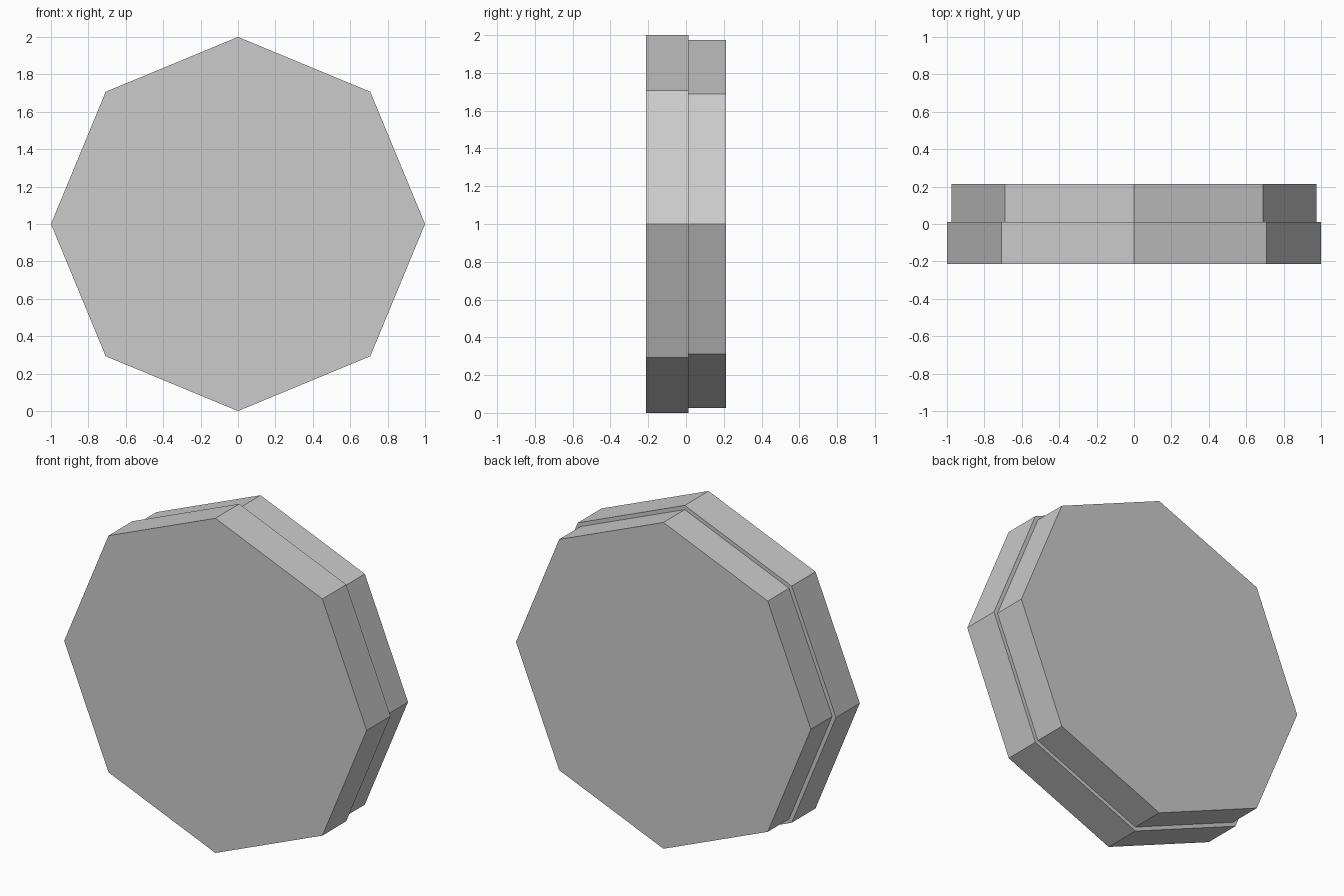
import bpy
import math

if "Cube" in bpy.data.objects:
    bpy.data.objects.remove(bpy.data.objects["Cube"])

grey = bpy.data.materials.new("plain grey")
grey.diffuse_color = (0.6, 0.6, 0.6, 1.0)
grey.use_nodes = True
grey.node_tree.nodes["Principled BSDF"].inputs["Base Color"].default_value = grey.diffuse_color


def octagon_plate(name, radius, y_front, y_back):
    """Flat-shaded octagonal plate facing -y, with corners on the x and z axes."""
    bpy.ops.mesh.primitive_cylinder_add(
        vertices=8, radius=radius, depth=y_back - y_front,
        location=(0, (y_front + y_back) / 2, 1.0),
        rotation=(math.pi / 2, 0, 0))
    plate = bpy.context.object
    plate.name = name
    plate.data.materials.append(grey)
    return plate


# Wide plate in front, slightly narrower plate behind it
octagon_plate("front_plate", 1.0, -0.213, 0.012)
octagon_plate("back_plate", 0.975, 0.012, 0.213)
